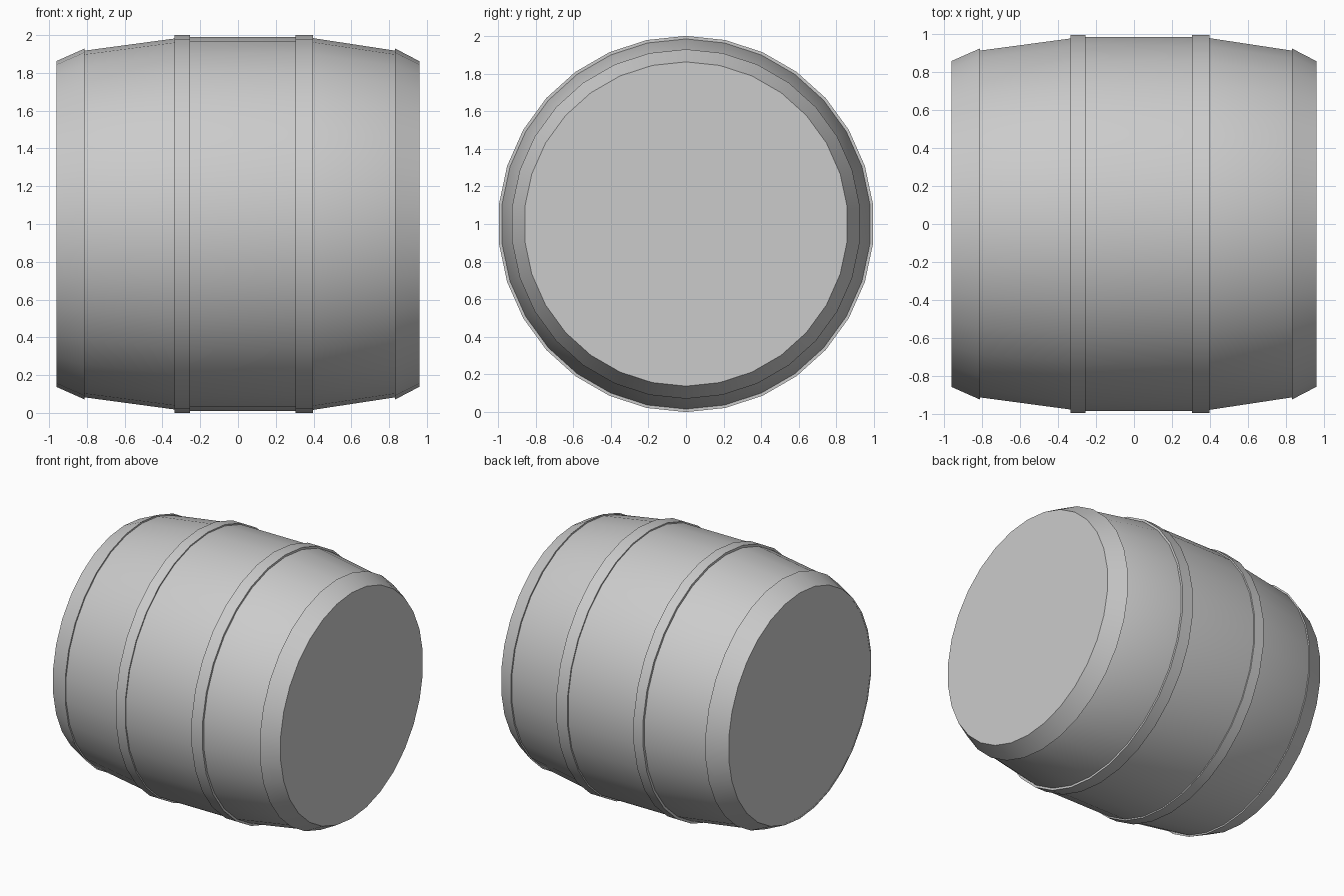
import bpy, bmesh
from math import cos, sin, pi

if "Cube" in bpy.data.objects:
    bpy.data.objects.remove(bpy.data.objects["Cube"])

SIDES = 30
AXIS_Z = 1.0


def lathe(name, profile, ring):
    """Spin an (x, radius) profile round the barrel axis; ring=True closes it as a hoop, else caps the ends."""
    bm = bmesh.new()
    loops = []
    for x, r in profile:
        loops.append([bm.verts.new((x, r * sin(2 * pi * i / SIDES),
                                    AXIS_Z + r * cos(2 * pi * i / SIDES))) for i in range(SIDES)])
    pairs = list(zip(loops, loops[1:]))
    if ring:
        pairs.append((loops[-1], loops[0]))
    for a, b in pairs:
        for i in range(SIDES):
            j = (i + 1) % SIDES
            bm.faces.new((a[i], a[j], b[j], b[i]))
    if not ring:
        bm.faces.new(loops[0])
        bm.faces.new(loops[-1])
    bmesh.ops.recalc_face_normals(bm, faces=bm.faces)
    mesh = bpy.data.meshes.new(name)
    bm.to_mesh(mesh)
    bm.free()
    obj = bpy.data.objects.new(name, mesh)
    bpy.context.collection.objects.link(obj)
    bpy.ops.object.select_all(action='DESELECT')
    obj.select_set(True)
    bpy.context.view_layer.objects.active = obj
    bpy.ops.object.shade_smooth_by_angle(angle=pi / 6)
    return obj


# Stave body with flat lids
lathe("barrel_body", [(-0.96, 0.855), (-0.81, 0.918), (-0.335, 0.982), (-0.255, 0.99),
                      (0.305, 0.99), (0.397, 0.984), (0.83, 0.918), (0.96, 0.855)], False)

# Raised middle hoops
for name, x0, x1 in (("left_middle_hoop", -0.335, -0.255), ("right_middle_hoop", 0.305, 0.397)):
    lathe(name, [(x0, 0.97), (x0, 1.0), (x1, 1.0), (x1, 0.97)], True)

# Tapered end hoops
for name, end, inner in (("left_end_hoop", -0.962, -0.812), ("right_end_hoop", 0.96, 0.832)):
    lathe(name, [(end, 0.85), (end, 0.862), (inner, 0.929), (inner, 0.905)], True)
